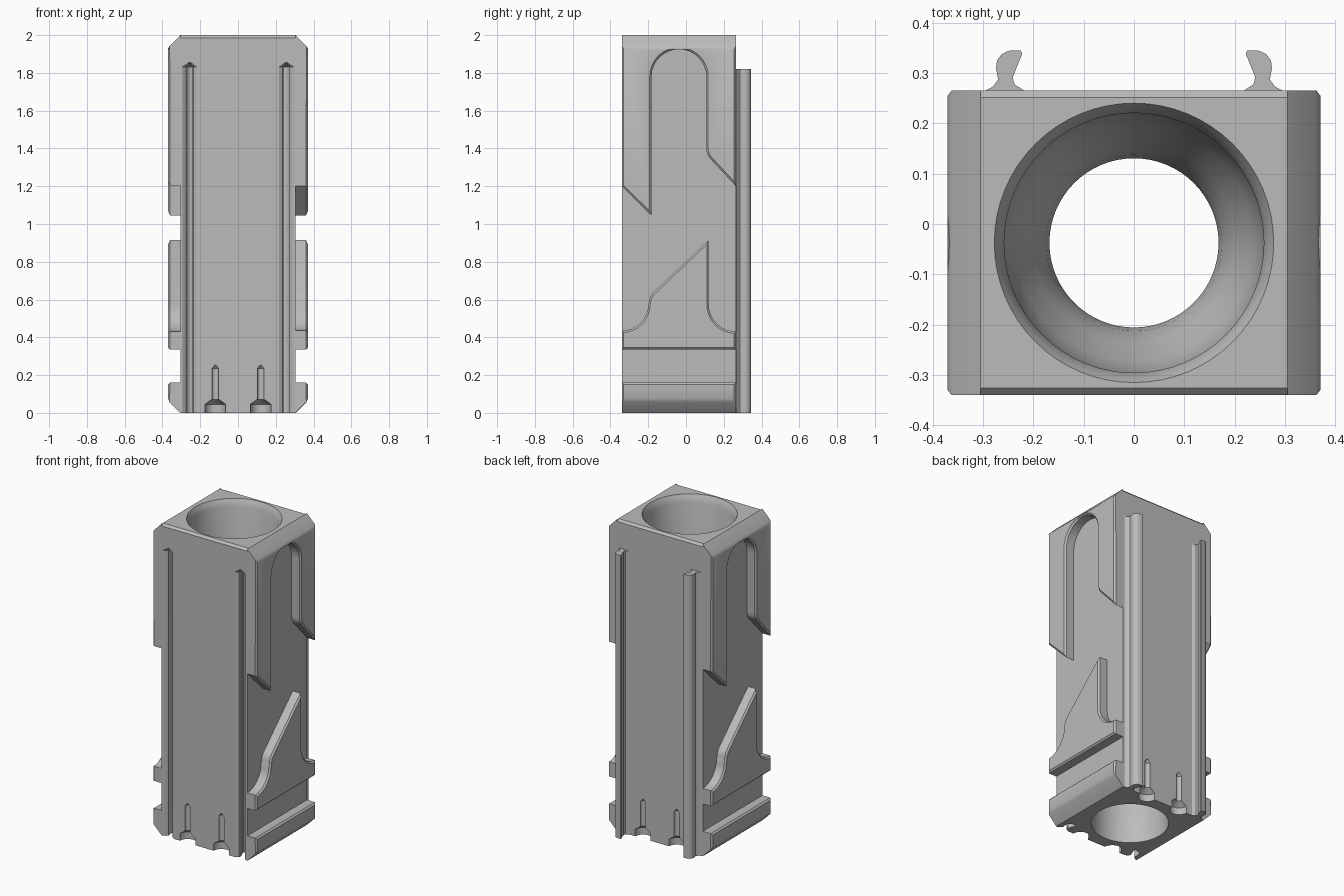
import bpy, bmesh, math

cube = bpy.data.objects.get("Cube")
if cube:
    bpy.data.objects.remove(cube, do_unlink=True)

FRONT, BACK, TOP = -0.34, 0.265, 2.0
MID = (FRONT + BACK) / 2
INNER, OUTER = 0.305, 0.37
CHAMFER = OUTER - INNER

grey = bpy.data.materials.new("plain_grey")
grey.use_nodes = True
shade = (0.5, 0.5, 0.5, 1)
grey.diffuse_color = shade
grey.node_tree.nodes["Principled BSDF"].inputs["Base Color"].default_value = shade


def finish(bm, name, angle=35):
    bmesh.ops.recalc_face_normals(bm, faces=bm.faces)
    mesh = bpy.data.meshes.new(name)
    bm.to_mesh(mesh)
    bm.free()
    mesh.materials.append(grey)
    obj = bpy.data.objects.new(name, mesh)
    bpy.context.collection.objects.link(obj)
    smooth(obj, angle)
    return obj


def smooth(obj, angle=35):
    bpy.ops.object.select_all(action="DESELECT")
    obj.select_set(True)
    bpy.context.view_layer.objects.active = obj
    bpy.ops.object.shade_smooth_by_angle(angle=math.radians(angle))


def loft(bm, rings):
    """Join equal-length rings of points and cap both ends."""
    rows = [[bm.verts.new(p) for p in ring] for ring in rings]
    n = len(rows[0])
    for a, b in zip(rows, rows[1:]):
        for i in range(n):
            j = (i + 1) % n
            bm.faces.new((a[i], a[j], b[j], b[i]))
    return bm.faces.new(rows[0]), bm.faces.new(rows[-1])


def revolve(bm, profile, cx, cy, sides):
    turn = [2 * math.pi * i / sides for i in range(sides)]
    loft(bm, [[(cx + r * math.cos(t), cy + r * math.sin(t), z) for t in turn]
              for r, z in profile])


def arc(cy, cz, radius, start, end, steps):
    angles = [math.radians(start + (end - start) * i / steps) for i in range(steps + 1)]
    return [(cy + radius * math.cos(a), cz + radius * math.sin(a)) for a in angles]


# Hook cross-section: distance from the centre plane, height above the wall
HOOK = [(0.295, 0), (0.28, 0.008), (0.27, 0.022), (0.274, 0.045), (0.272, 0.06),
        (0.263, 0.072), (0.25, 0.079), (0.225, 0.08), (0.222, 0.073),
        (0.241, 0.026), (0.237, 0.012), (0.218, 0)]


# Central block with small chamfers along the front and back top edges
c = 0.014
outline = [(FRONT, 0), (BACK, 0), (BACK, TOP - c), (BACK - c, TOP),
           (FRONT + c, TOP), (FRONT, TOP - c)]
bm = bmesh.new()
loft(bm, [[(x, y, z) for y, z in outline] for x in (-INNER, INNER)])
body = finish(bm, "main_body")

# Cutter: bore, front hook channels and the four small bolt slots
bm = bmesh.new()
bore = [(0.225, -0.02), (0.225, 0.25), (0.2, 0.33), (0.175, 0.38), (0.168, 0.43),
        (0.175, 0.48), (0.2, 0.55), (0.235, 0.62), (0.255, 0.7), (0.258, 0.8),
        (0.258, 1.955), (0.27, 1.985), (0.285, 2.015)]
revolve(bm, bore, 0, MID, 64)

bolt = [(0.055, -0.02), (0.055, 0.045), (0.018, 0.072), (0.018, 0.235), (0.003, 0.253)]
for x in (-0.12, 0.12):
    for y in (FRONT, BACK):
        revolve(bm, bolt, x, y, 24)

for side in (-1, 1):
    def channel(z, scale):
        pts = [HOOK[0][:1] + (-0.02,)] + HOOK + [HOOK[-1][:1] + (-0.02,)]
        return [(side * (0.255 + (u - 0.255) * scale), FRONT + v * scale, z) for u, v in pts]
    loft(bm, [channel(-0.02, 1.04), channel(1.83, 1.04), channel(1.855, 0.1)])
cutter = finish(bm, "body_cutter")
cutter.hide_render = True

cut = body.modifiers.new("cut", "BOOLEAN")
cut.operation, cut.solver, cut.object = "DIFFERENCE", "EXACT", cutter
bpy.context.view_layer.objects.active = body
bpy.ops.object.modifier_apply(modifier="cut")
bpy.data.objects.remove(cutter, do_unlink=True)
smooth(body, 30)


# Rear hooks
for side, name in ((-1, "right_rear_hook"), (1, "left_rear_hook")):
    bm = bmesh.new()
    loft(bm, [[(side * u, BACK + v, z) for u, v in HOOK] for z in (0, 1.82)])
    finish(bm, name)


# Raised side plates, outlined in depth and height
R = 0.145
SLOT_F, SLOT_B = MID - R, MID + R
upper = ([(FRONT, TOP), (FRONT, 1.2), (SLOT_F, 1.045)]
         + arc(MID, 1.78, R, 180, 0, 16)
         + arc(SLOT_B + 0.08, 1.4, 0.08, 180, 225, 4)
         + [(BACK, 1.2), (BACK, TOP)])
lower = ([(FRONT, 0.335), (BACK, 0.335)]
         + arc(BACK, 0.575, R, 270, 180, 8)
         + [(0.12, 0.915)]
         + arc(SLOT_F + 0.065, 0.58, 0.08, 135, 180, 4)
         + arc(FRONT, 0.575, 0.14, 0, -90, 8))
base = [(FRONT, 0), (BACK, 0), (BACK, 0.16), (FRONT, 0.16)]


def plate(name, points, side):
    def place(x, y, z):
        # the opposite side is the same plate turned half way round
        return (x, y, z) if side > 0 else (-x, 2 * MID - y, z)

    def outer_z(z):
        return min(max(z, CHAMFER), TOP - CHAMFER)

    bm = bmesh.new()
    _, face = loft(bm, [[place(INNER, y, z) for y, z in points],
                        [place(OUTER, y, outer_z(z)) for y, z in points]])
    bmesh.ops.recalc_face_normals(bm, faces=bm.faces)
    rim = [e for e in face.edges
           if not all(v.co.z in (0, TOP) for v in e.verts)]
    bmesh.ops.bevel(bm, geom=rim, offset=0.01, segments=1, affect="EDGES",
                    profile=0.5, clamp_overlap=False)
    finish(bm, name, 30)


for side, word in ((1, "left"), (-1, "right")):
    plate(word + "_upper_plate", upper, side)
    plate(word + "_ramp_plate", lower, side)
    plate(word + "_base_plate", base, side)
